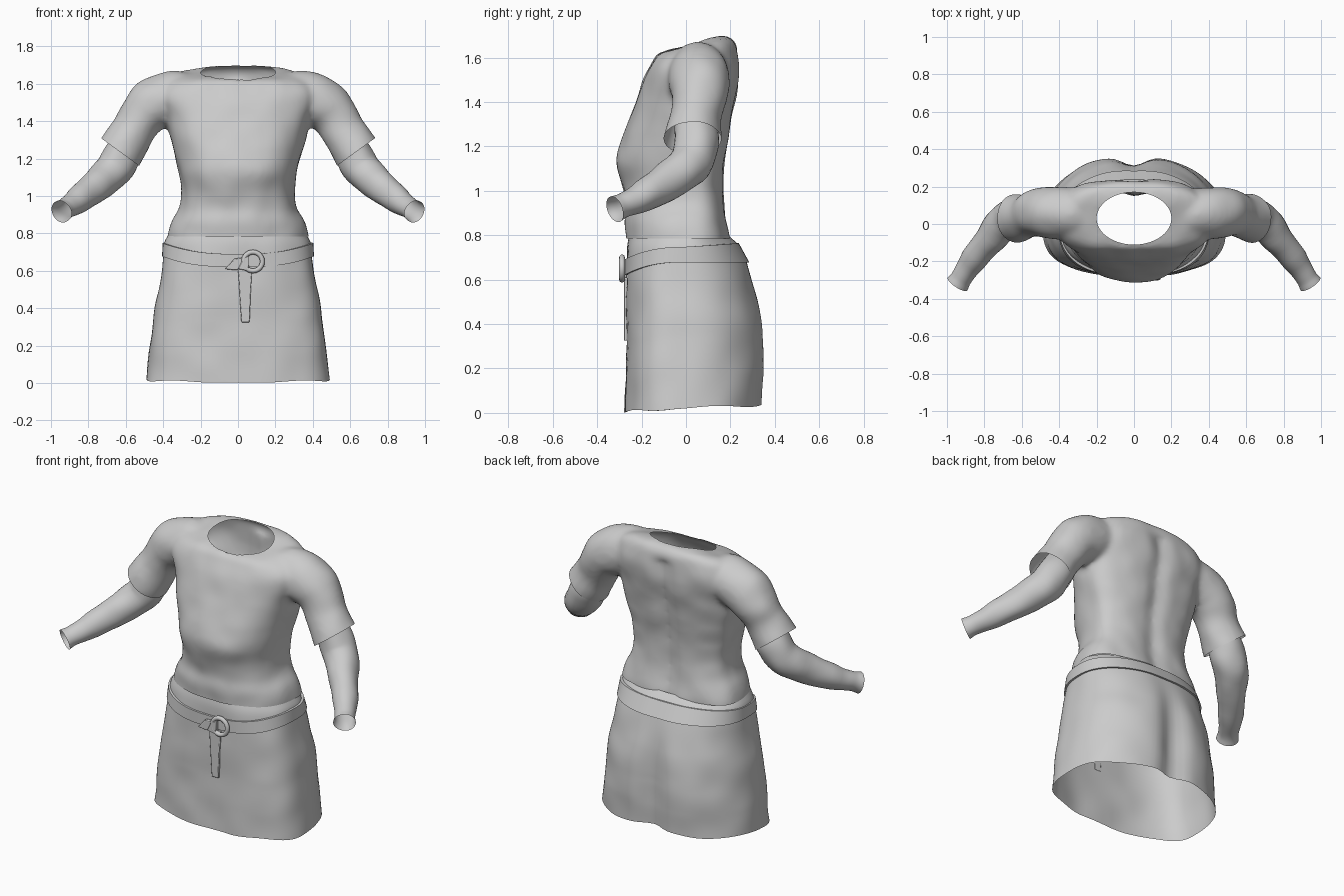
import bpy, bmesh, math
from mathutils import Vector, noise

if "Cube" in bpy.data.objects:
    bpy.data.objects.remove(bpy.data.objects["Cube"])

SEG = 96


def new_object(name, bm, angle=50):
    bmesh.ops.recalc_face_normals(bm, faces=bm.faces)
    me = bpy.data.meshes.new(name)
    bm.to_mesh(me)
    bm.free()
    ob = bpy.data.objects.new(name, me)
    bpy.context.collection.objects.link(ob)
    bpy.ops.object.select_all(action='DESELECT')
    bpy.context.view_layer.objects.active = ob
    ob.select_set(True)
    bpy.ops.object.shade_smooth_by_angle(angle=math.radians(angle))
    return ob


def loft(bm, rows, caps=False, wrap=False):
    vr = [[bm.verts.new(p) for p in r] for r in rows]
    pairs = list(zip(vr, vr[1:])) + ([(vr[-1], vr[0])] if wrap else [])
    for a, b in pairs:
        for i in range(len(a)):
            j = (i + 1) % len(a)
            bm.faces.new((a[i], a[j], b[j], b[i]))
    if caps:
        bm.faces.new(vr[0])
        bm.faces.new(vr[-1])


def sample(prof, t):
    """Smooth interpolation of rows keyed by their first value."""
    t = min(max(t, prof[0][0]), prof[-1][0])
    k = next(i for i in range(len(prof) - 1) if t <= prof[i + 1][0])
    a, b = prof[k], prof[k + 1]
    p, n = prof[max(k - 1, 0)], prof[min(k + 2, len(prof) - 1)]
    h = b[0] - a[0]
    u = (t - a[0]) / h
    out = []
    for c in range(1, len(a)):
        ma = (b[c] - p[c]) / (b[0] - p[0]) * h
        mb = (n[c] - a[c]) / (n[0] - a[0]) * h
        out.append((2*u**3 - 3*u*u + 1)*a[c] + (u**3 - 2*u*u + u)*ma
                   + (3*u*u - 2*u**3)*b[c] + (u**3 - u*u)*mb)
    return out


def section(th, hw, front, back, cy, nf, nb):
    """Superellipse point with different front and back halves."""
    c, s = math.cos(th), math.sin(th)
    n = nb if s > 0 else nf
    x = math.copysign(abs(c) ** (2 / n), c) * hw
    y = cy + math.copysign(abs(s) ** (2 / n), s) * ((back - cy) if s > 0 else (cy - front))
    return x, y


def tube(bm, pts, seg=32, caps=False):
    """Tube along x, y, z, radius points."""
    prof = [(i,) + p for i, p in enumerate(pts)]
    st = [sample(prof, i / 5) for i in range((len(pts) - 1) * 5 + 1)]
    rows = []
    for i, (x, y, z, r) in enumerate(st):
        d = Vector(st[min(i + 1, len(st) - 1)][:3]) - Vector(st[max(i - 1, 0)][:3])
        u = d.cross(Vector((0, 1, 0))).normalized()
        v = d.cross(u).normalized()
        rows.append([Vector((x, y, z)) + r * (u * math.cos(a) + v * math.sin(a))
                     for a in (2 * math.pi * k / seg for k in range(seg))])
    loft(bm, rows, caps)


def wrinkle(bm, amp, freq):
    bm.normal_update()
    for v, n in [(v, v.normal.copy()) for v in bm.verts]:
        p = v.co
        v.co = p + n * amp * noise.noise(Vector((p.x * freq, p.y * freq, p.z * freq)))


# Shirt body: z, half width, front, back, tilt, front squareness
SHIRT = [(0.70, .378, -.268, .20, 0, 2.4), (0.79, .378, -.268, .20, 0, 2.4), (0.86, .358, -.274, .187, 0, 2.4),
         (0.93, .315, -.268, .177, 0, 2.4), (1.02, .302, -.284, .17, 0, 2.4), (1.13, .318, -.314, .176, 0, 2.3),
         (1.22, .34, -.294, .192, 0, 2.3), (1.32, .365, -.257, .207, 0, 2.4), (1.42, .382, -.218, .227, 0, 2.6),
         (1.52, .42, -.183, .24, 0, 2.8), (1.59, .41, -.157, .236, .08, 2.8), (1.65, .34, -.13, .212, .2, 2.5),
         (1.672, .19, -.10, .16, .28, 2.2)]
bm = bmesh.new()
rows = []
for i in range(61):
    z = .70 + .972 * i / 60
    hw, f, b, tilt, nf = sample(SHIRT, z)
    row = []
    for k in range(SEG):
        x, y = section(2 * math.pi * k / SEG, hw, f, b, .03, nf, 2.5)
        if y > .03 and z < 1.6:
            y -= .022 * math.exp(-(x / .05) ** 2)          # spine groove
        row.append((x, y, z + tilt * (y - .05)))
    rows.append(row)
loft(bm, rows, True)
# Short sleeves, fused with the body
for s in (1, -1):
    tube(bm, [(s * x, y, z, r) for x, y, z, r in
              [(.24, .05, 1.53, .12), (.34, .055, 1.53, .138), (.45, .06, 1.49, .14), (.515, .06, 1.425, .126),
               (.565, .045, 1.342, .116), (.63, .03, 1.235, .129), (.68, .025, 1.165, .13)]], caps=True)
shirt = new_object("shirt", bm)
m = shirt.modifiers.new("fuse", 'REMESH')
m.mode, m.voxel_size = 'VOXEL', .014
m = shirt.modifiers.new("soften", 'SMOOTH')
m.factor, m.iterations = .5, 9
ev = shirt.evaluated_get(bpy.context.evaluated_depsgraph_get())
bm = bmesh.new()
bm.from_mesh(ev.to_mesh())
ev.to_mesh_clear()
bpy.data.objects.remove(shirt)
wrinkle(bm, .007, 8)


def cut(test, co, no):
    faces = [f for f in bm.faces if test(f.calc_center_median())]
    geom = set(faces)
    for f in faces:
        geom.update(f.edges)
        geom.update(f.verts)
    bmesh.ops.bisect_plane(bm, geom=list(geom), plane_co=co, plane_no=no, clear_outer=True)


# Open the waist, the cuffs and the neck
cut(lambda c: c.z < .9, (0, 0, .785), (0, 0, -1))
for s in (1, -1):
    cut(lambda c: c.x * s > .45, (s * .63, .03, 1.235), (s * .59, 0, -.81))


def neck(p):
    return math.hypot(p.x / .2, (p.y - .03) / .14)


bmesh.ops.delete(bm, geom=[v for v in bm.verts if v.co.z > 1.5 and neck(v.co) < 1], context='VERTS')
for v in bm.verts:
    if v.is_boundary and v.co.z > 1.5 and abs(v.co.x) < .25:
        k = neck(v.co)
        v.co.x /= k
        v.co.y = .03 + (v.co.y - .03) / k
new_object("shirt", bm)

# Skirt: z, half width, front, back, front squareness
TOP = .80
SKIRT = [(0, .49, -.275, .354, 2.9), (.2, .47, -.27, .363, 2.9), (.4, .443, -.264, .354, 2.9),
         (.55, .417, -.266, .32, 2.8), (.68, .396, -.268, .279, 2.6), (.75, .392, -.266, .24, 2.4),
         (TOP, .366, -.256, .19, 2.3)]


def skirt_point(th, z, off=0):
    hw, f, b, nf = sample(SKIRT, z)
    x, y = section(th, hw + off, f - off, b + off, 0, nf, 2.2)
    if y > 0:
        y -= .05 * math.exp(-(x / .08) ** 2) * min(1, max(0, (.72 - z) / .4))   # rear crease
    return x, y


bm = bmesh.new()
rows = []
for i in range(49):
    z = TOP * i / 48
    row = []
    for k in range(SEG):
        th = 2 * math.pi * k / SEG
        x, y = skirt_point(th, z)
        hem = .005 + .022 * (1 + math.sin(th)) * .7 + .006 * math.sin(5 * th)
        row.append((x, y, z + max(hem, 0.002) * max(0, 1 - z / .3)))
    rows.append(row)
loft(bm, rows)
wrinkle(bm, .008, 6)
new_object("skirt", bm)

# Belt band following the hips
bm = bmesh.new()
rows = [[], [], [], []]
for k in range(SEG):
    th = 2 * math.pi * k / SEG
    s = math.sin(th)
    zc = .713 - .058 * max(0, -s) ** 2 + .008 * max(0, s)
    hh = .035 + .008 * max(0, s)
    for row, dz, off in zip(rows, (-hh, -hh, hh, hh), (-.006, .010, .010, -.006)):
        row.append((*skirt_point(th, zc + dz, off), zc + dz))
loft(bm, rows, wrap=True)
new_object("belt", bm, 40)

# Buckle ring
bpy.ops.mesh.primitive_torus_add(location=(.08, -.288, .65), rotation=(math.pi / 2, 0, 0), major_radius=.05,
                                 minor_radius=.013, major_segments=40, minor_segments=12)
ring = bpy.context.object
ring.name = "buckle_ring"
bpy.ops.object.shade_smooth()


def plate(name, pts, y0, y1):
    bm = bmesh.new()
    loft(bm, [[(x, y, z) for x, z in pts] for y in (y0, y1)], True)
    ob = new_object(name, bm, 35)
    b = ob.modifiers.new("soft_edge", 'BEVEL')
    b.width, b.segments = .004, 2


# Hanging belt end, loop over the ring and tucked flap
plate("hanging_strap", [(.0, .61), (.075, .61), (.068, .48), (.062, .325), (.018, .325), (.008, .48)], -.264, -.28)
plate("strap_loop", [(.0, .61), (.03, .67), (.06, .68), (.06, .63), (.05, .60)], -.265, -.30)
plate("belt_flap", [(.03, .672), (-.02, .665), (-.045, .635), (-.07, .61), (-.01, .603), (.04, .63)], -.265, -.292)

# Long undersleeves
bm = bmesh.new()
tube(bm, [(.57, .045, 1.30, .092), (.625, .045, 1.21, .10), (.68, .02, 1.125, .097), (.77, -.08, 1.045, .085),
          (.87, -.21, .968, .066), (.918, -.28, .933, .055), (.945, -.32, .917, .062)])
wrinkle(bm, .008, 10)
sleeve = new_object("undersleeve", bm)
sleeve.modifiers.new("mirror", 'MIRROR')
